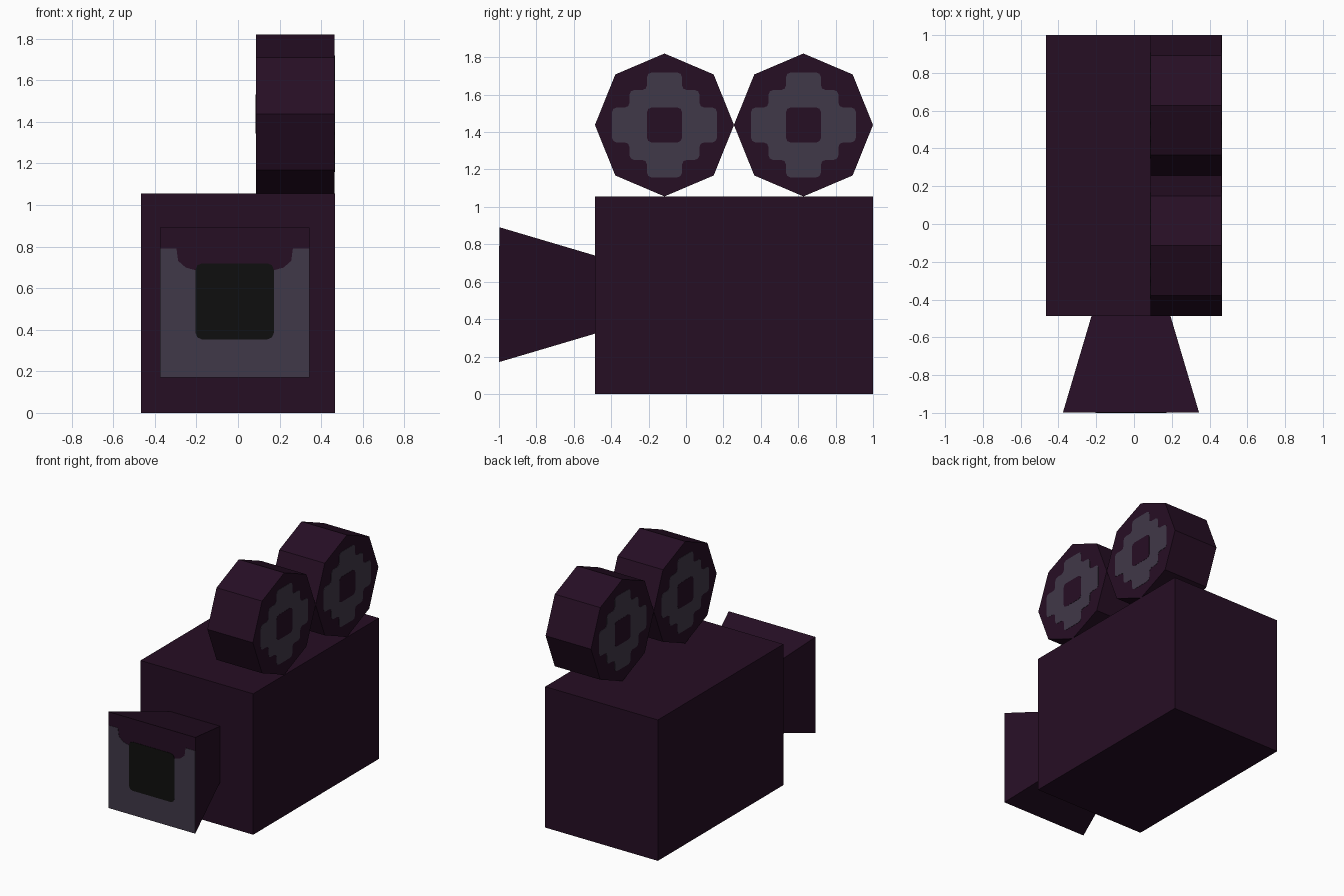
import bpy, bmesh, math
from mathutils import Vector

if "Cube" in bpy.data.objects:
    bpy.data.objects.remove(bpy.data.objects["Cube"])


def srgb(r, g, b):
    lin = [((c / 255 + 0.055) / 1.055) ** 2.4 if c > 10 else c / 255 / 12.92 for c in (r, g, b)]
    return (*lin, 1.0)


def material(name, rgb):
    m = bpy.data.materials.new(name)
    m.diffuse_color = srgb(*rgb)
    m.use_nodes = True
    m.node_tree.nodes["Principled BSDF"].inputs["Base Color"].default_value = m.diffuse_color
    return m


PURPLE = material("dark_purple", (38, 14, 36))
GREY = material("slate_grey", (64, 56, 72))
BLACK = material("lens_black", (15, 15, 14))


def finish(name, bm, mat):
    bmesh.ops.recalc_face_normals(bm, faces=bm.faces)
    mesh = bpy.data.meshes.new(name)
    bm.to_mesh(mesh)
    bm.free()
    mesh.materials.append(mat)
    ob = bpy.data.objects.new(name, mesh)
    bpy.context.collection.objects.link(ob)
    return ob


def prism(name, points, depth, mat, bevel=0):
    """Extrude a 3D outline along depth, optionally softening its corners."""
    bm = bmesh.new()
    face = bm.faces.new([bm.verts.new(p) for p in points])
    if bevel:
        bmesh.ops.bevel(bm, geom=bm.verts[:], offset=bevel, segments=2,
                        profile=0.5, affect='VERTICES')
        face = bm.faces[:][0]
    out = bmesh.ops.extrude_face_region(bm, geom=[face], use_keep_orig=True)
    moved = [v for v in out["geom"] if isinstance(v, bmesh.types.BMVert)]
    bmesh.ops.translate(bm, verts=moved, vec=Vector(depth))
    return finish(name, bm, mat)


def rect(u0, u1, v0, v1):
    return [(u0, v0), (u1, v0), (u1, v1), (u0, v1)]


# Camera body
prism("camera_body", [(x, -0.487, z) for x, z in rect(-0.467, 0.467, 0, 1.056)],
      (0, 1.487, 0), PURPLE)

# Flared lens hood
CX, CZ, FRONT = -0.016, 0.531, -0.997
bm = bmesh.new()
rings = []
for y, h in ((FRONT, 0.36), (-0.487, 0.209)):
    rings.append([bm.verts.new((CX + u, y, CZ + v)) for u, v in rect(-h, h, -h, h)])
for ring in rings:
    bm.faces.new(ring)
for i in range(4):
    j = (i + 1) % 4
    bm.faces.new((rings[0][i], rings[0][j], rings[1][j], rings[1][i]))
finish("lens_hood", bm, PURPLE)

# Grey hood front with a stepped top edge, and the black lens opening
half = [(0.36, -0.36), (0.36, 0.26), (0.28, 0.26), (0.272, 0.20), (0.235, 0.168), (0.187, 0.155)]
outline = half + [(-u, v) for u, v in reversed(half)]
prism("hood_front", [(CX + u, FRONT, CZ + v) for u, v in outline], (0, -0.002, 0), GREY)
prism("lens_opening", [(CX + u, FRONT, CZ + v) for u, v in rect(-0.188, 0.188, -0.177, 0.188)],
      (0, -0.003, 0), BLACK, 0.03)

# Film reels with stepped grey discs and dark hubs on both sides
X0, X1, RY, RZ, RCZ, P = 0.087, 0.464, 0.3718, 0.382, 1.438, 0.0935
quarter = [(3, 1), (2, 1), (2, 2), (1, 2), (1, 3)]
steps = []
for k in range(4):
    c, s = round(math.cos(k * math.pi / 2)), round(math.sin(k * math.pi / 2))
    steps += [(P * (u * c - v * s), P * (u * s + v * c)) for u, v in quarter]

for label, cy in (("front", -0.115), ("rear", 0.628)):
    octagon = [(X0, cy + RY * math.cos(i * math.pi / 4), RCZ + RZ * math.sin(i * math.pi / 4))
               for i in range(8)]
    prism(label + "_reel", octagon, (X1 - X0, 0, 0), PURPLE)
    for side, x, d in (("left", X0, -1), ("right", X1, 1)):
        prism(f"{label}_reel_disc_{side}", [(x, cy + u, RCZ + v) for u, v in steps],
              (0.0015 * d, 0, 0), GREY, 0.025)
        prism(f"{label}_reel_hub_{side}", [(x, cy + u, RCZ + v) for u, v in rect(-P, P, -P, P)],
              (0.003 * d, 0, 0), PURPLE, 0.025)
